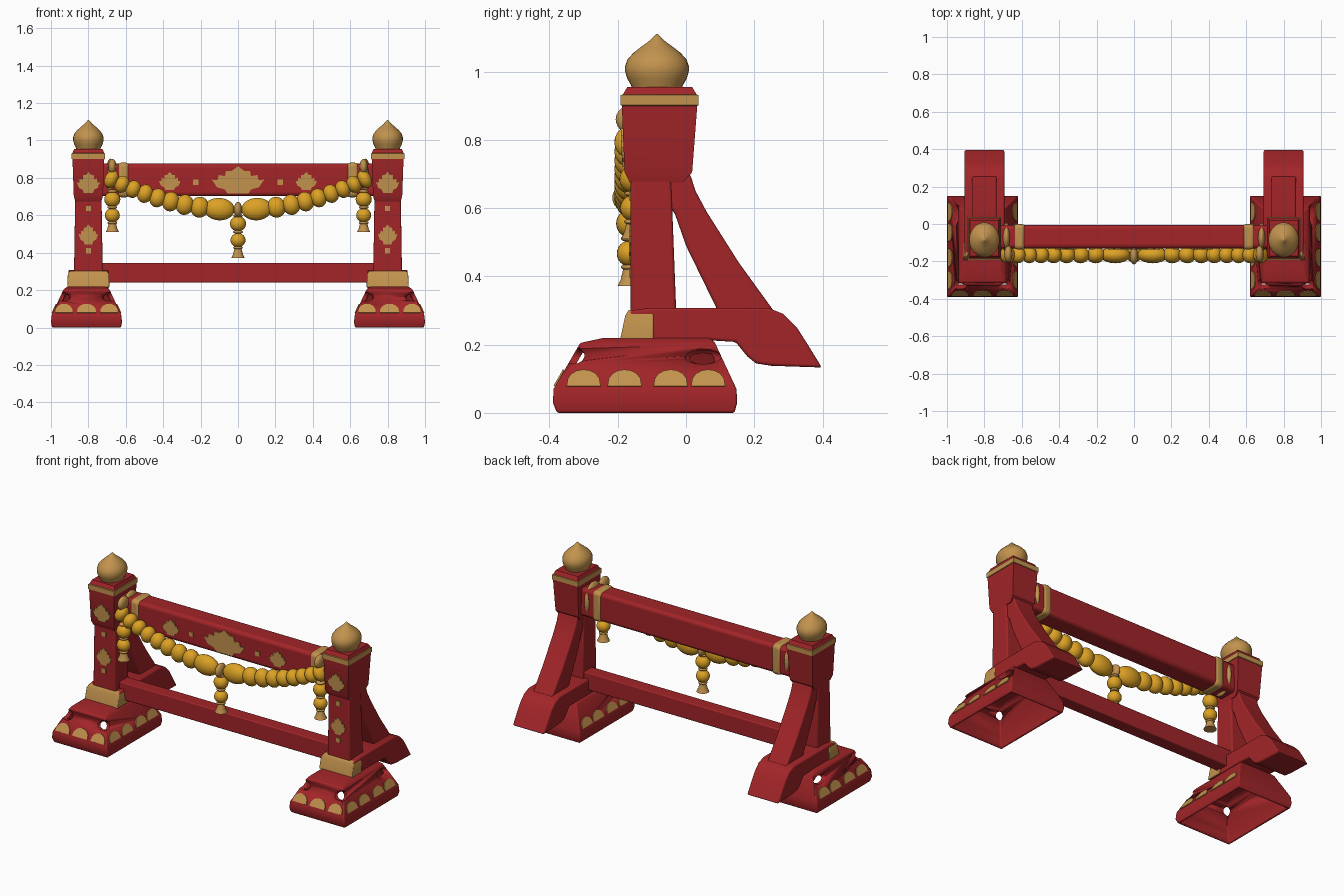
import bpy, bmesh, math
from mathutils import Vector, Matrix

if "Cube" in bpy.data.objects:
    bpy.data.objects.remove(bpy.data.objects["Cube"])

def material(name, col):
    m = bpy.data.materials.new(name)
    m.diffuse_color = (*col, 1)
    m.use_nodes = True
    m.node_tree.nodes["Principled BSDF"].inputs["Base Color"].default_value = m.diffuse_color
    return m

RED = material("deep_red", (0.36, 0.018, 0.021))
GOLD = material("antique_gold", (0.54, 0.29, 0.075))
MARIGOLD = material("marigold", (0.72, 0.36, 0.018))
XC, YC = 0.80, -0.08   # post centre

def finish(name, bm, mats, mirror=True, bevel=0, angle=35, cutter=None):
    bmesh.ops.recalc_face_normals(bm, faces=bm.faces)
    me = bpy.data.meshes.new(name)
    bm.to_mesh(me)
    bm.free()
    ob = bpy.data.objects.new(name, me)
    bpy.context.collection.objects.link(ob)
    for m in mats:
        me.materials.append(m)
    bpy.ops.object.select_all(action='DESELECT')
    ob.select_set(True)
    bpy.context.view_layer.objects.active = ob
    bpy.ops.object.shade_smooth_by_angle(angle=math.radians(angle))
    if bevel:
        b = ob.modifiers.new("bevel", 'BEVEL')
        b.width, b.segments = bevel, 3
    if cutter:
        c = ob.modifiers.new("holes", 'BOOLEAN')
        c.operation, c.object, c.solver = 'DIFFERENCE', cutter, 'EXACT'
    if mirror:
        ob.modifiers.new("mirror", 'MIRROR').use_mirror_merge = False
    return ob

def loft(bm, loops, mats=None):
    rings = [[bm.verts.new(p) for p in lp] for lp in loops]
    n = len(rings[0])
    for k, (a, b) in enumerate(zip(rings, rings[1:])):
        for i in range(n):
            f = bm.faces.new((a[i], a[(i + 1) % n], b[(i + 1) % n], b[i]))
            f.material_index = mats[k] if mats else 0
    bm.faces.new(rings[0][::-1])
    bm.faces.new(rings[-1])

def rect(z, hx, y0, y1, xc=XC):
    return [(xc - hx, y0, z), (xc + hx, y0, z), (xc + hx, y1, z), (xc - hx, y1, z)]

def lathe(bm, prof, cx, cy, sy=1, n=32):
    loft(bm, [[(cx + r * math.cos(2 * math.pi * i / n), cy + r * sy * math.sin(2 * math.pi * i / n), z)
               for i in range(n)] for r, z in prof])

def ball(bm, c, r, tilt=0):
    m = Matrix.Translation(c) @ Matrix.Rotation(tilt, 4, 'Y') @ Matrix.Diagonal((*r, 1))
    bmesh.ops.create_uvsphere(bm, u_segments=20, v_segments=12, radius=1, matrix=m)

def slab(bm, pts, x0, x1):
    loft(bm, [[(x, y, z) for y, z in pts] for x in (x0, x1)])

def plate(bm, pts, origin, u, v, th=0.005):
    o, u, v = Vector(origin), Vector(u).normalized(), Vector(v).normalized()
    n = u.cross(v)
    loft(bm, [[o + u * a + v * b + n * d for a, b in pts] for d in (-0.004, th)])

def lotus(w, h):
    half = [(0.4, -0.95), (0.5, -0.65), (0.8, -0.5), (1, 0.05), (0.78, 0.02), (0.74, 0.38),
            (0.5, 0.3), (0.46, 0.68), (0.24, 0.68), (0, 1)]
    pts = half + [(-a, b) for a, b in half[-2::-1]]
    return [(a * w, b * h) for a, b in pts]

def square(s):
    return [(-s, -s), (s, -s), (s, s), (-s, s)]

def dome(w, h):
    return [(w * math.cos(math.pi * i / 8), h * math.sin(math.pi * i / 8) ** 0.8 if 0 < i < 8 else 0)
            for i in range(9)]

# hole cutters for the hollow base corners
bm = bmesh.new()
ball(bm, (0.95, 0.05, 0.165), (0.03, 0.055, 0.024))
ball(bm, (0.935, -0.33, 0.165), (0.042, 0.035, 0.027))
ball(bm, (0.685, -0.33, 0.165), (0.042, 0.035, 0.027))
holes = finish("hole_cutter", bm, [RED], mirror=False)
holes.hide_render = True
holes.display_type = 'WIRE'
holes.hide_set(True)

# hollow flared base
bm = bmesh.new()
B = 0.81
loft(bm, [rect(0.22, 0.10, -0.24, 0.07, B), rect(0.205, 0.122, -0.31, 0.085, B),
          rect(0.07, 0.185, -0.388, 0.148, B), rect(0.03, 0.19, -0.39, 0.15, B),
          rect(0.0, 0.184, -0.378, 0.142, B), rect(0.0, 0.172, -0.366, 0.13, B),
          rect(0.06, 0.168, -0.37, 0.13, B), rect(0.19, 0.106, -0.295, 0.07, B),
          rect(0.2, 0.09, -0.24, 0.06, B)])
finish("base", bm, [RED], bevel=0.008, cutter=holes)

# painted petals around the base
bm = bmesh.new()
for x, w in ((0.69, 0.047), (0.81, 0.052), (0.93, 0.047)):
    plate(bm, dome(w, 0.055), (x, -0.384, 0.077), (1, 0, 0), (0, 0.078, 0.135))
for y in (-0.3, -0.18, -0.045, 0.065):
    plate(bm, dome(0.05, 0.053), (B + 0.182, y, 0.077), (0, 1, 0), (-0.063, 0, 0.135))
    plate(bm, dome(0.05, 0.053), (B - 0.182, y, 0.077), (0, -1, 0), (0.063, 0, 0.135))
finish("base_petals", bm, [GOLD])

# foot with heel reaching back
bm = bmesh.new()
slab(bm, [(-0.18, 0.21), (-0.165, 0.3), (-0.1, 0.308), (0.24, 0.308), (0.285, 0.29), (0.325, 0.25), (0.36, 0.195),
          (0.398, 0.133), (0.25, 0.138), (0.205, 0.145), (0.18, 0.165), (0.145, 0.208), (0.08, 0.212)],
     XC - 0.107, XC + 0.107)
finish("foot", bm, [RED], bevel=0.008)

# gold band around the foot front
bm = bmesh.new()
loft(bm, [rect(0.215, 0.113, -0.193, -0.095), rect(0.285, 0.11, -0.178, -0.095), rect(0.302, 0.1, -0.168, -0.1)])
finish("foot_band", bm, [GOLD], bevel=0.004)

# post shaft
bm = bmesh.new()
loft(bm, [rect(0.28, 0.077, -0.162, -0.028), rect(0.72, 0.07, -0.162, -0.045)])
finish("post", bm, [RED], bevel=0.008)

# slanted brace behind the post
bm = bmesh.new()
slab(bm, [(-0.08, 0.7), (0.012, 0.7), (0.028, 0.65), (0.06, 0.59), (0.155, 0.44), (0.26, 0.295), (0.095, 0.295),
          (0.0, 0.49), (-0.035, 0.59), (-0.08, 0.61)], XC - 0.066, XC + 0.066)
finish("brace", bm, [RED], bevel=0.008)

# post head with gold band
bm = bmesh.new()
loft(bm, [rect(0.675, 0.07, -0.165, -0.01), rect(0.705, 0.078, -0.18, 0.018), rect(0.9, 0.085, -0.188, 0.033),
          rect(0.902, 0.089, -0.192, 0.037), rect(0.931, 0.089, -0.192, 0.037), rect(0.933, 0.085, -0.185, 0.031),
          rect(0.955, 0.076, -0.172, 0.018)], [0, 0, 1, 1, 1, 0])
finish("post_head", bm, [RED, GOLD])

# onion finial
bm = bmesh.new()
lathe(bm, [(0.062, 0.945), (0.066, 0.96), (0.076, 0.98), (0.081, 1.0), (0.081, 1.017), (0.075, 1.036),
           (0.06, 1.055), (0.04, 1.073), (0.022, 1.088), (0.01, 1.101), (0.002, 1.11)], XC, -0.085, 1.15)
finish("finial", bm, [GOLD], angle=50)

# painted flowers on the post
bm = bmesh.new()
plate(bm, lotus(0.062, 0.058), (XC, -0.184, 0.775), (1, 0, 0), (0, -0.008, 0.195))
plate(bm, lotus(0.052, 0.055), (XC, -0.162, 0.497), (1, 0, 0), (0, 0, 1))
for z in (0.636, 0.41):
    plate(bm, square(0.014), (XC, -0.162, z), (1, 0, 0), (0, 0, 1))
finish("post_flowers", bm, [GOLD])

def bar(bm, x0, x1, y0, y1, z0, z1):
    slab(bm, [(y0, z0), (y1, z0), (y1, z1), (y0, z1)], x0, x1)

# top beam and lower rail
bm = bmesh.new()
bar(bm, -0.74, 0.74, -0.13, -0.006, 0.702, 0.876)
finish("top_beam", bm, [RED], mirror=False, bevel=0.02)
bm = bmesh.new()
bar(bm, -0.75, 0.75, -0.12, -0.04, 0.24, 0.346)
finish("lower_rail", bm, [RED], mirror=False, bevel=0.006)

# gold collars and round flanges at the beam ends
bm = bmesh.new()
bar(bm, 0.58, 0.645, -0.136, 0.0, 0.696, 0.882)
finish("beam_collar", bm, [GOLD], bevel=0.022)
bm = bmesh.new()
ball(bm, (0.682, -0.072, 0.795), (0.028, 0.08, 0.108))
finish("beam_flange", bm, [GOLD], angle=60)

# painted flowers on the beam
bm = bmesh.new()
plate(bm, lotus(0.14, 0.075), (0, -0.13, 0.787), (1, 0, 0), (0, 0, 1))
for s in (-1, 1):
    plate(bm, lotus(0.058, 0.05), (0.365 * s, -0.13, 0.782), (1, 0, 0), (0, 0, 1))
    plate(bm, square(0.014), (0.226 * s, -0.13, 0.777), (1, 0, 0), (0, 0, 1))
finish("beam_flowers", bm, [GOLD], mirror=False)

# bead garland
bm = bmesh.new()
GY = -0.165
for x, rx, rz in ((0.1, 0.082, 0.06), (0.205, 0.05, 0.056), (0.285, 0.048, 0.055), (0.36, 0.046, 0.053),
                  (0.43, 0.044, 0.051), (0.497, 0.042, 0.05), (0.56, 0.04, 0.048), (0.62, 0.038, 0.047),
                  (0.677, 0.036, 0.05)):
    t = x / 0.68
    ball(bm, (x, GY, 0.63 + 0.165 * t ** 2.1), (rx, 0.045, rz), -math.atan(0.51 * t ** 1.1))
finish("garland", bm, [MARIGOLD], angle=60)

# hanging tassels: beads, then gold rings, knot and flared end
def tassel(name, x, y, z1, z2, zc, ztop, mirror):
    bm = bmesh.new()
    ball(bm, (x, y, z1), (0.043, 0.04, 0.041))
    ball(bm, (x, y, z2), (0.04, 0.038, 0.038))
    finish(name + "_beads", bm, [MARIGOLD], mirror, angle=60)
    bm = bmesh.new()
    lathe(bm, [(0.014, zc + 0.065), (0.02, zc + 0.045), (0.026, zc + 0.02), (0.036, zc)], x, y, n=20)
    for z in (z1 + 0.043, (z1 + z2) / 2, z2 - 0.04):
        ball(bm, (x, y, z), (0.026, 0.026, 0.01))
    ball(bm, (x, y - 0.005, ztop), (0.022, 0.046, 0.042))
    finish(name + "_gold", bm, [GOLD], mirror, angle=45)

tassel("centre_tassel", 0, GY, 0.555, 0.467, 0.372, 0.63, False)
tassel("side_tassel", 0.672, -0.155, 0.685, 0.6, 0.51, 0.86, True)
